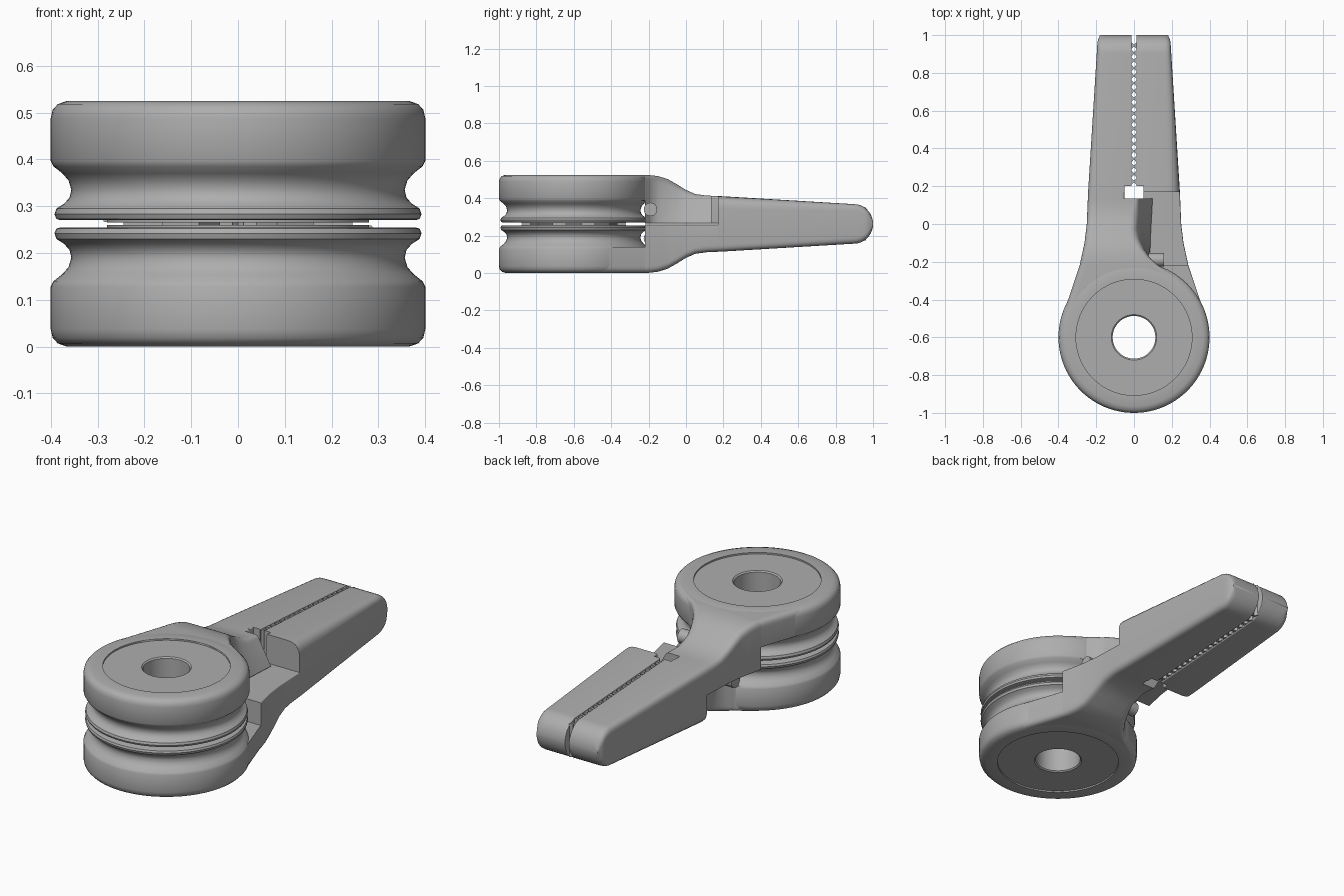
import bpy, bmesh, math
from mathutils import Matrix, Vector

if "Cube" in bpy.data.objects:
    bpy.data.objects.remove(bpy.data.objects["Cube"])

MID = 0.2625      # height of the plane between the two halves
AXIS_Y = -0.6     # pivot centre

grey = bpy.data.materials.new("plain_grey")
grey.use_nodes = True
grey.diffuse_color = (0.42, 0.42, 0.42, 1)
grey.node_tree.nodes["Principled BSDF"].inputs["Base Color"].default_value = (0.42, 0.42, 0.42, 1)


def finish(bm, name, angle=35):
    bmesh.ops.recalc_face_normals(bm, faces=bm.faces)
    mesh = bpy.data.meshes.new(name)
    bm.to_mesh(mesh)
    bm.free()
    mesh.materials.append(grey)
    obj = bpy.data.objects.new(name, mesh)
    bpy.context.collection.objects.link(obj)
    bpy.ops.object.select_all(action='DESELECT')
    obj.select_set(True)
    bpy.context.view_layer.objects.active = obj
    bpy.ops.object.shade_smooth_by_angle(angle=math.radians(angle))
    return obj


def lerp(table, y):
    for (y0, v0), (y1, v1) in zip(table, table[1:]):
        if y <= y1:
            return v0 + (v1 - v0) * max(0, (y - y0) / (y1 - y0))
    return table[-1][1]


# Plan and side curves of the upper half, as (y, value)
OUTER = [(-.45, -.366), (-.41, -.352), (-.33, -.325), (-.22, -.288), (-.1, -.262),
         (0, -.25), (.17, -.243), (.97, -.193), (1, -.18)]
INNER = [(-.45, .366), (-.41, .345), (-.36, .31), (-.31, .262), (-.27, .212), (-.22, .13),
         (-.18, .085), (-.13, .045), (-.08, .018), (-.03, .003), (.135, .02), (.136, -.05),
         (.2, -.05), (.201, -.012), (1, -.012)]
FLANK = [(-.18, .085), (-.08, .088), (.135, .1), (.136, -.05)]
TOP = [(-.2, .524), (-.15, .518), (-.1, .503), (-.05, .475), (0, .444), (.05, .422),
       (.11, .414), (.2, .41), (.9, .368)]


def section(y, x0, x1, x1_low, z0, z1, radii):
    """Rounded four-cornered section, counter-clockwise."""
    corners = [Vector(c) for c in ((x0, z0), (x1_low, z0), (x1, z1), (x0, z1))]
    points = []
    for i, c in enumerate(corners):
        r = min(radii[i], (z1 - z0) * 0.45)
        a = c + (corners[i - 1] - c).normalized() * r
        b = c + (corners[(i + 1) % 4] - c).normalized() * r
        for k in range(6):
            t = k / 5
            # quadratic corner pulled towards a circular arc
            p = a * (1 - t) ** 2 + c * 2 * t * (1 - t) + b * t ** 2
            points.append((p.x, y, p.y))
    return points


def loft(name, sections):
    bm = bmesh.new()
    rings = [[bm.verts.new(p) for p in s] for s in sections]
    n = len(rings[0])
    for a, b in zip(rings, rings[1:]):
        for i in range(n):
            bm.faces.new((a[i], a[(i + 1) % n], b[(i + 1) % n], b[i]))
    bm.faces.new(rings[0])
    bm.faces.new(rings[-1])
    return finish(bm, name)


def stations(start, end):
    ys = {start, end}
    for table in (OUTER, INNER, FLANK, TOP):
        ys |= {y for y, v in table if start < y < end}
    return sorted(ys)


def lathe(name, profile, steps=96):
    bm = bmesh.new()
    verts = [bm.verts.new((r, 0, z)) for r, z in profile]
    edges = [bm.edges.new((verts[i - 1], verts[i])) for i in range(len(verts))]
    bmesh.ops.spin(bm, geom=verts + edges, cent=(0, 0, 0), axis=(0, 0, 1),
                   angle=math.tau, steps=steps, use_duplicate=False)
    bmesh.ops.remove_doubles(bm, verts=bm.verts, dist=1e-5)
    bmesh.ops.translate(bm, verts=bm.verts, vec=(0, AXIS_Y, 0))
    return finish(bm, name)


parts = []

# Grooved disc with a through hole and a shallow recess
parts.append(lathe("disc", [
    (.113, .2655), (.113, .511), (.12, .517), (.307, .517), (.307, .525), (.365, .525),
    (.385, .518), (.396, .506), (.4, .488), (.4, .397), (.394, .385), (.375, .37),
    (.362, .355), (.356, .335), (.36, .318), (.372, .305), (.388, .295), (.392, .283),
    (.388, .273), (.38, .2705), (.28, .2705), (.28, .2655)]))

# Plate blending the disc into the neck
plate = loft("neck_plate", [
    section(y, lerp(OUTER, y), lerp(INNER, y), lerp(INNER, y), .386, lerp(TOP, y),
            (.004, .004, .035, .035)) for y in stations(-.45, -.22)])
bm = bmesh.new()
bmesh.ops.create_cone(bm, cap_ends=True, segments=96, radius1=.307, radius2=.307, depth=.1,
                      matrix=Matrix.Translation((0, AXIS_Y, .566)))
cutter = finish(bm, "recess_cutter")
cutter.hide_render = True
cut = plate.modifiers.new("recess", 'BOOLEAN')
cut.operation, cut.solver, cut.object = 'DIFFERENCE', 'EXACT', cutter
bpy.context.view_layer.objects.active = plate
bpy.ops.object.modifier_apply(modifier="recess")
bpy.data.objects.remove(cutter)
parts.append(plate)

# Neck with a sloping inner flank
parts.append(loft("neck", [
    section(y, lerp(OUTER, y), lerp(INNER, y), max(lerp(INNER, y), lerp(FLANK, y) if y > -.18 else -1),
            .266, lerp(TOP, y), (.006, .004, .03 if y < .1 else .015, .035))
    for y in stations(-.22, .17)]))

# Tapered arm with a rounded tip
rings = []
tip = [.9 + .0999 * math.sin(math.radians(a)) for a in range(10, 91, 10)]
for y in stations(.17, .9) + tip:
    half = lerp(TOP, y) - MID
    if y > .9:
        half *= math.sqrt(max(.0004, 1 - ((y - .9) / .1) ** 2))
    low_outer = lerp([(.17, .07), (.45, .035)], y)
    rings.append(section(y, lerp(OUTER, y), lerp(INNER, y), lerp(INNER, y), MID - half, MID + half,
                         (low_outer, .006, .006, .035)))
parts.append(loft("arm", rings))

# Row of gripping teeth along the inner face of the arm
bm = bmesh.new()
for i in range(19):
    y = .225 + i * .04
    half = (lerp(TOP, y) - MID) * (1 if y < .9 else math.sqrt(1 - ((y - .9) / .1) ** 2)) - .006
    rows = [[bm.verts.new((x, y + dy, z)) for x, dy in ((-.014, -.018), (.003, 0), (-.014, .018))]
            for z in (MID - half, MID + half)]
    for j in range(3):
        k = (j + 1) % 3
        bm.faces.new((rows[0][j], rows[0][k], rows[1][k], rows[1][j]))
    for row in rows:
        bm.faces.new(row)
parts.append(finish(bm, "grip_teeth", 20))

# Lugs between the discs
bm = bmesh.new()
for i in range(6):
    spot = Matrix.Translation((0, AXIS_Y, .264)) @ Matrix.Rotation(i * math.tau / 6, 4, 'Z')
    bmesh.ops.create_cube(bm, size=1, matrix=spot @ Matrix.Translation((.2, 0, 0))
                          @ Matrix.Diagonal((.09, .09, .014, 1)))
parts.append(finish(bm, "lugs"))

# Spring leg resting against the neck
bm = bmesh.new()
bmesh.ops.create_cone(bm, cap_ends=True, segments=24, radius1=.036, radius2=.036, depth=.12,
                      matrix=Matrix.Translation((.1, -.19, .34)) @ Matrix.Rotation(math.pi / 2, 4, 'Y'))
parts.append(finish(bm, "spring_leg"))

# Lower half is the upper half turned over about the long axis
turn = Matrix.Translation((0, 0, MID)) @ Matrix.Rotation(math.pi, 4, 'Y') @ Matrix.Translation((0, 0, -MID))
for part in parts:
    name = part.name
    part.name = "upper_" + name
    twin = bpy.data.objects.new("lower_" + name, part.data)
    twin.matrix_world = turn
    bpy.context.collection.objects.link(twin)
